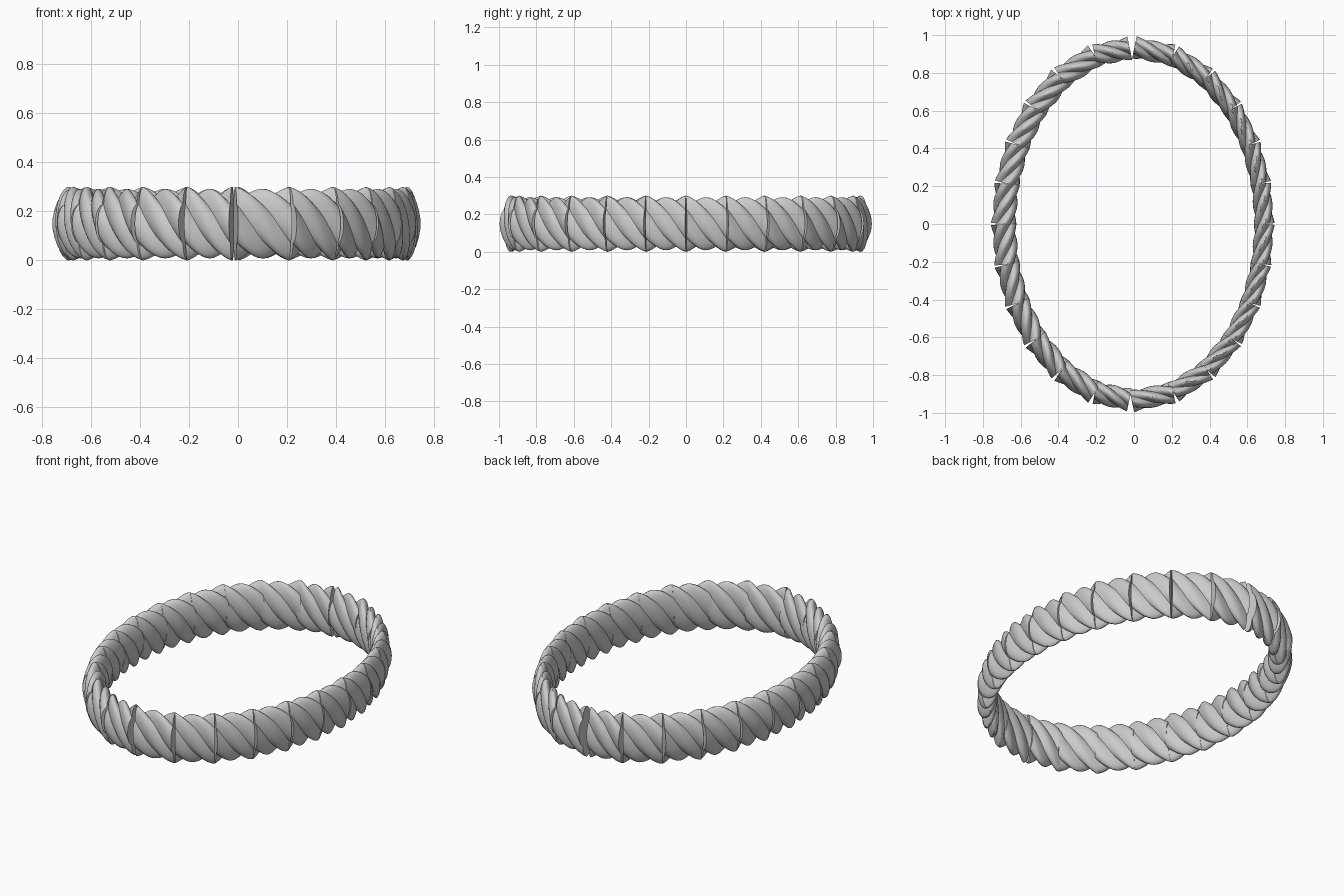
import bpy, bmesh, math
from mathutils import Vector, Matrix

if "Cube" in bpy.data.objects:
    bpy.data.objects.remove(bpy.data.objects["Cube"])

SEGMENTS = 24            # twisted pieces around the oval
A, B = 0.69, 0.935       # centreline half axes
Z_MID = 0.15
LOBES, SIDES, STEPS = 4, 40, 12


def oval_points(count):
    """Points evenly spaced by arc length, counter-clockwise from the front."""
    n = 4000
    fine = [Vector((A * math.sin(2 * math.pi * i / n),
                    -B * math.cos(2 * math.pi * i / n), 0)) for i in range(n + 1)]
    total = sum((fine[i + 1] - fine[i]).length for i in range(n))
    result, run = [fine[0]], 0
    for i in range(n):
        run += (fine[i + 1] - fine[i]).length
        if len(result) < count and run >= total * len(result) / count:
            result.append(fine[i + 1])
    return result


def twisted_mesh():
    """Unit-length bundle of four strands turning half a turn (x along, y outward)."""
    bm = bmesh.new()
    rings = []
    for s in range(STEPS + 1):
        t = s / STEPS
        flare = 1 + 0.06 * abs(2 * t - 1) ** 3
        ring = []
        for k in range(SIDES):
            a = 2 * math.pi * k / SIDES
            r = (0.74 + 0.26 * abs(math.cos(LOBES / 2 * a))) * flare
            b = a - math.pi * t
            ring.append(bm.verts.new((t - 0.5, r * math.cos(b), r * math.sin(b))))
        rings.append(ring)
    for lo, hi in zip(rings, rings[1:]):
        for k in range(SIDES):
            j = (k + 1) % SIDES
            bm.faces.new((lo[k], lo[j], hi[j], hi[k]))
    bm.faces.new(rings[0])
    bm.faces.new(rings[-1])
    bmesh.ops.recalc_face_normals(bm, faces=bm.faces)
    mesh = bpy.data.meshes.new("twisted_segment")
    bm.to_mesh(mesh)
    bm.free()
    return mesh


# Twisted segments laid end to end around the oval
source = twisted_mesh()
points = oval_points(SEGMENTS)
for i in range(SEGMENTS):
    p, q = points[i].copy(), points[(i + 1) % SEGMENTS].copy()
    along = (q - p).normalized()
    # small open gaps at the front and back middle
    if i in (0, SEGMENTS // 2):
        p += along * 0.005 * (-1 if i == 0 else 1)
    if i in (SEGMENTS // 2 - 1, SEGMENTS - 1):
        q -= along * (0.025 if i == SEGMENTS - 1 else 0.002)
    if i == 0:
        p -= along * 0.007
    if i == SEGMENTS // 2:
        p += along * 0.018
    mid, length = (p + q) / 2, (q - p).length
    outward = Vector((along.y, -along.x, 0))
    depth = 0.058 - 0.006 * outward.x     # left side is a little thicker
    ob = bpy.data.objects.new(f"rope_segment_{i + 1}", source.copy())
    bpy.context.collection.objects.link(ob)
    frame = Matrix((along * length, outward * depth, Vector((0, 0, 0.142)))).transposed().to_4x4()
    ob.data.transform(Matrix.Translation((mid.x, mid.y, Z_MID)) @ frame)
    ob.data.flip_normals()
    bm = bmesh.new()
    bm.from_mesh(ob.data)
    bmesh.ops.recalc_face_normals(bm, faces=bm.faces)
    bm.to_mesh(ob.data)
    bm.free()
    ob.select_set(True)
    bpy.context.view_layer.objects.active = ob

bpy.ops.object.shade_smooth_by_angle(angle=math.radians(35))
